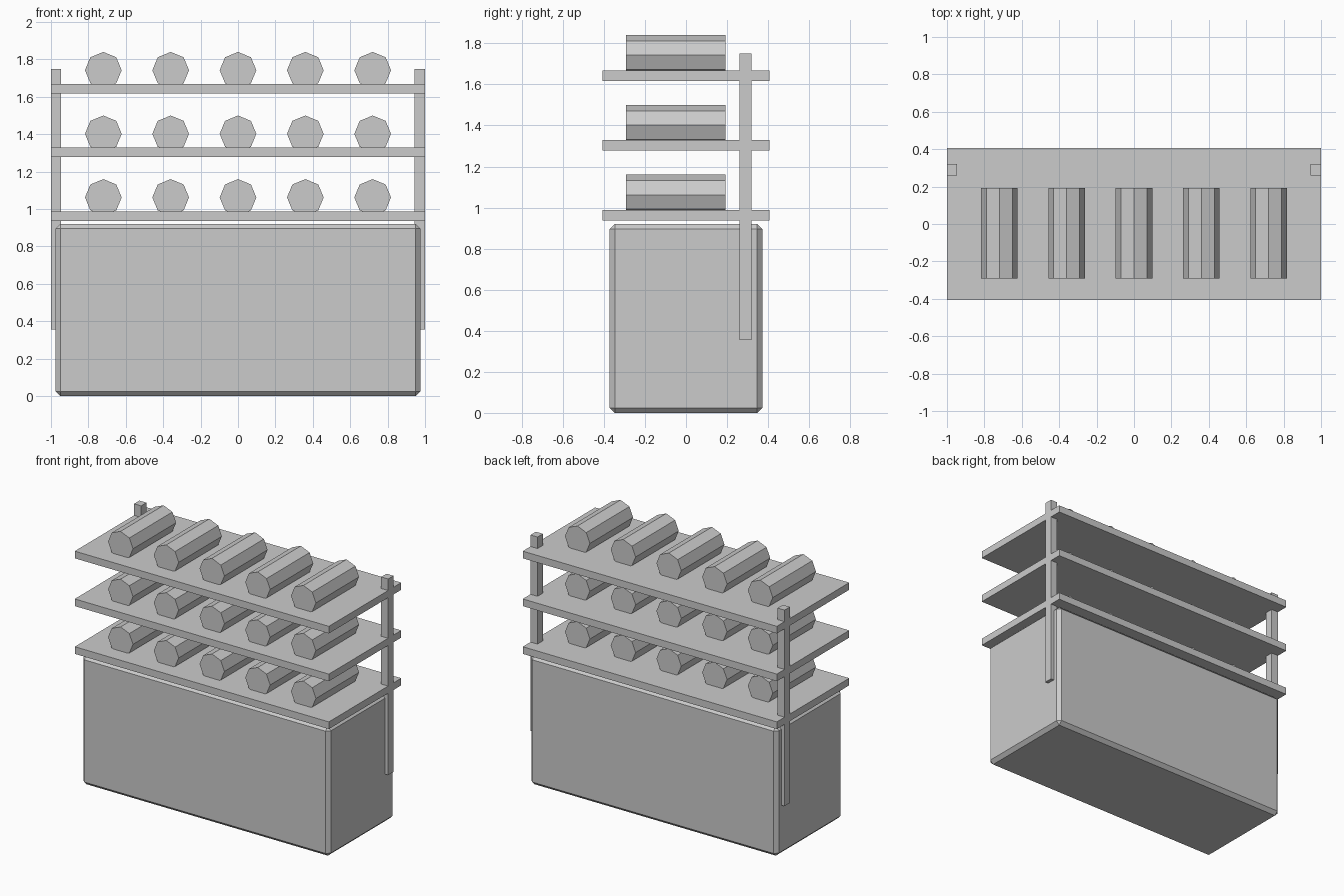
import bpy, math

if "Cube" in bpy.data.objects:
    bpy.data.objects.remove(bpy.data.objects["Cube"])


def box(name, x, y, z, bevel=0):
    """Box from (min, max) ranges on each axis."""
    r = (x, y, z)
    bpy.ops.mesh.primitive_cube_add(size=1, location=[(a + b) / 2 for a, b in r])
    ob = bpy.context.object
    ob.name = name
    ob.scale = [b - a for a, b in r]
    bpy.ops.object.transform_apply(location=False, rotation=False, scale=True)
    if bevel:
        m = ob.modifiers.new("chamfer", 'BEVEL')
        m.width = bevel
        m.segments = 1
    return ob


def roll(name, x, y, z):
    """Eight-sided roll lying along y, corner pointing up."""
    bpy.ops.mesh.primitive_cylinder_add(vertices=8, radius=0.098, depth=0.485,
                                        location=(x, y, z),
                                        rotation=(math.pi / 2, 0, 0))
    bpy.context.object.name = name


# Chamfered base cabinet
box("base_cabinet", (-0.975, 0.975), (-0.372, 0.372), (0, 0.92), 0.025)

# Rear side posts
for side, label in ((-1, "left"), (1, "right")):
    box("post_" + label, sorted((side * 0.945, side * 1.0)), (0.26, 0.32), (0.355, 1.75))

# Shelves, each carrying a row of rolls
for i in range(3):
    z = 0.34 * i
    box(f"shelf_{i + 1}", (-1, 1), (-0.407, 0.407), (0.937 + z, 0.988 + z))
    for j in range(5):
        roll(f"roll_{i + 1}_{j + 1}", -0.72 + 0.36 * j, -0.05, 1.062 + z)
